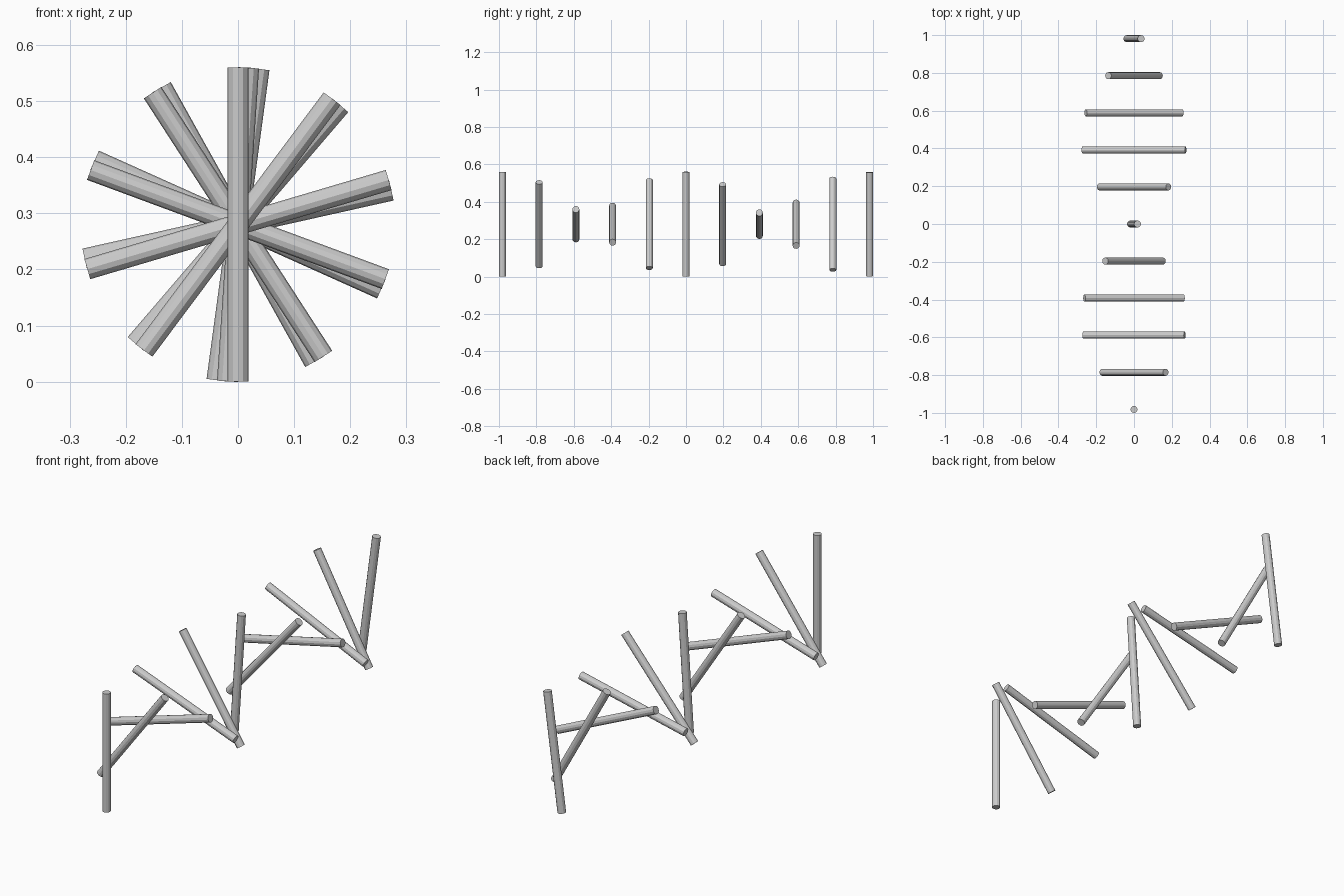
import bpy
from math import radians

if "Cube" in bpy.data.objects:
    bpy.data.objects.remove(bpy.data.objects["Cube"])

COUNT = 11
RADIUS = 0.0187
LENGTH = 0.56
STEP = radians(36.77)          # twist between neighbouring rods
FIRST_Y = -(1.0 - RADIUS)
SPACING = -2 * FIRST_Y / (COUNT - 1)

# Row of rods, each turned a little further about the long axis
for i in range(COUNT):
    bpy.ops.mesh.primitive_cylinder_add(
        vertices=12, radius=RADIUS, depth=LENGTH,
        location=(0, FIRST_Y + i * SPACING, LENGTH / 2),
        rotation=(0, i * STEP, 0))
    bpy.context.object.name = f"spiral_rod_{i + 1}"
